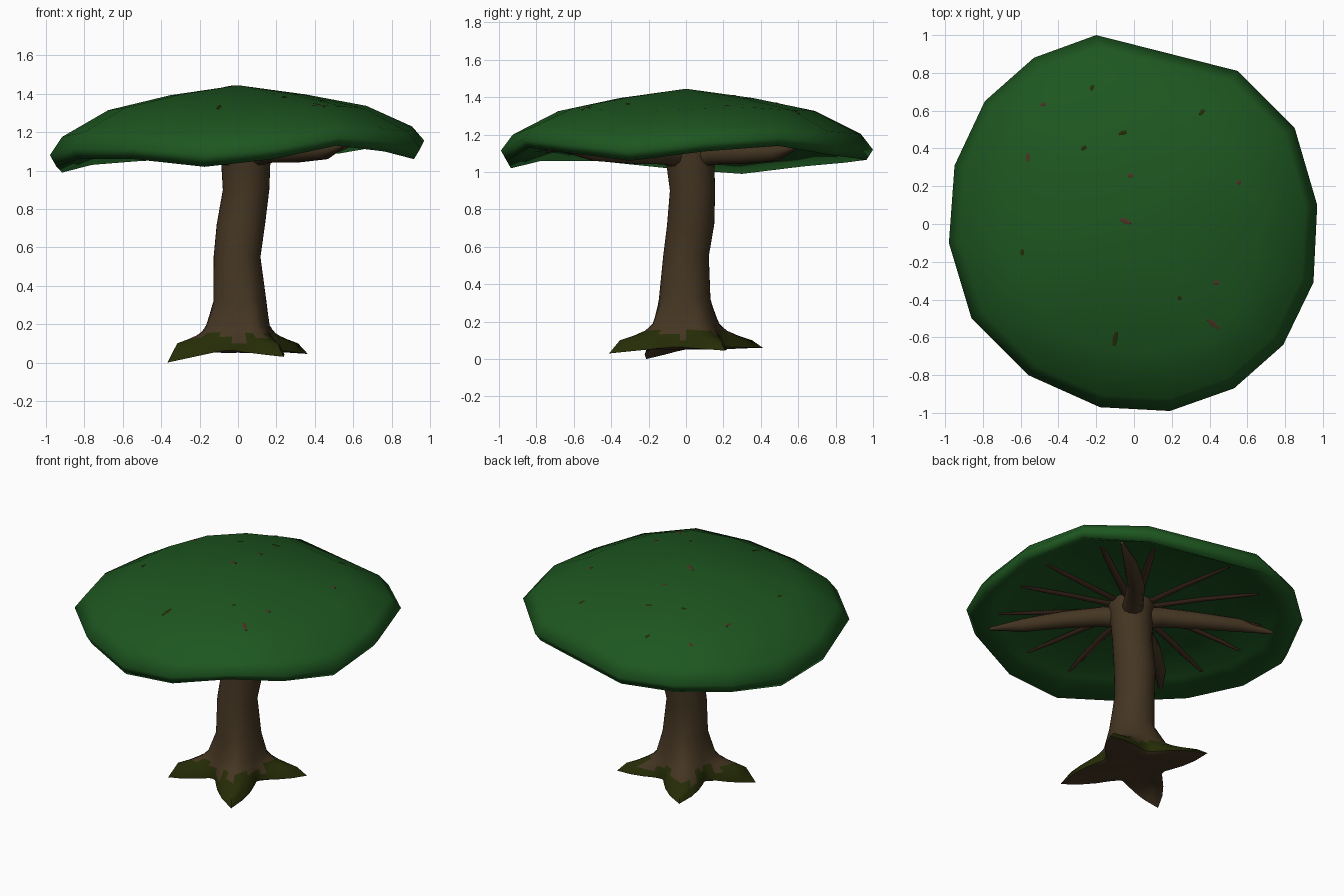
import bpy, bmesh, math, random
from mathutils import Vector

if "Cube" in bpy.data.objects:
    bpy.data.objects.remove(bpy.data.objects["Cube"])

random.seed(4)

def material(name, rgb):
    m = bpy.data.materials.new(name)
    m.diffuse_color = (*rgb, 1)
    m.use_nodes = True
    m.node_tree.nodes["Principled BSDF"].inputs["Base Color"].default_value = m.diffuse_color
    return m

LEAF = material("leaf green", (0.0125, 0.094, 0.0145))
BARK = material("bark brown", (0.058, 0.036, 0.016))
TWIG = material("twig brown", (0.070, 0.032, 0.018))
MOSS = material("moss olive", (0.019, 0.026, 0.002))

def loft(name, rings, mats, cap_start=None, cap_end=None, rule=None, angle=60):
    """Skin closed rings of points; caps are centre points."""
    bm = bmesh.new()
    rows = [[bm.verts.new(p) for p in r] for r in rings]
    n = len(rows[0])
    for k, (a, b) in enumerate(zip(rows, rows[1:])):
        for i in range(n):
            j = (i + 1) % n
            f = bm.faces.new((a[i], a[j], b[j], b[i]))
            if rule:
                f.material_index = rule(k, f.calc_center_median())
    for row, cap in ((rows[0], cap_start), (rows[-1], cap_end)):
        if cap is not None:
            c = bm.verts.new(cap)
            for i in range(n):
                bm.faces.new((c, row[i], row[(i + 1) % n]))
    bmesh.ops.recalc_face_normals(bm, faces=bm.faces)
    me = bpy.data.meshes.new(name)
    bm.to_mesh(me)
    bm.free()
    for m in mats:
        me.materials.append(m)
    ob = bpy.data.objects.new(name, me)
    bpy.context.collection.objects.link(ob)
    bpy.ops.object.select_all(action='DESELECT')
    ob.select_set(True)
    bpy.context.view_layer.objects.active = ob
    bpy.ops.object.shade_smooth_by_angle(angle=math.radians(angle))
    return ob

def tube(name, path, radii, mat, sides=8, flat=1.0):
    """Tapered limb along a path."""
    pts = [Vector(p) for p in path]
    rings = []
    for i, p in enumerate(pts):
        d = (pts[min(i + 1, len(pts) - 1)] - pts[max(i - 1, 0)]).normalized()
        side = d.cross(Vector((0, 0, 1))).normalized()
        up = side.cross(d)
        rings.append([p + radii[i] * (side * math.cos(t) + up * flat * math.sin(t))
                      for t in (2 * math.pi * s / sides for s in range(sides))])
    return loft(name, rings, [mat], pts[0], pts[-1])

# Canopy: irregular outline (x, y, height of the lower lip)
RIM = [(-.20, 1.0, 1.065), (.55, .81, 1.09), (.85, .51, 1.14), (.97, .10, 1.11),
       (.95, -.31, 1.06), (.79, -.64, 1.10), (.53, -.87, 1.13), (.19, -.99, 1.06),
       (-.18, -.97, 1.02), (-.56, -.80, 1.06), (-.86, -.50, 1.06), (-.98, -.10, 1.02),
       (-.95, .31, .99), (-.79, .65, 1.03), (-.53, .88, 1.05)]
# scale of outline, base height, how strongly the ring follows the lip
PROFILE = [(.36, 1.395, .05), (.69, 1.325, .25), (.935, 1.2, .6), (1.0, 1.115, .85),
           (.965, 1.06, 1), (.84, 1.135, .7), (.42, 1.16, .15)]
rings = [[(x * f, y * f, z + k * (lip - 1.06)) for x, y, lip in RIM] for f, z, k in PROFILE]
canopy = loft("canopy", rings, [LEAF], (0, 0, 1.445), (0, 0, 1.17), angle=170)

# Trunk with flared base and four root toes
ROOTS = {30: (.42, .045), 120: (.475, .06), 210: (.425, 0.0), 300: (.475, .03)}

def lobe(deg):
    best = (0, .4, .04)
    for a, (reach, z) in ROOTS.items():
        d = abs((deg - a + 180) % 360 - 180)
        w = max(0, 1 - d / 45) ** 1.7
        if w > best[0]:
            best = (w, reach, z)
    return best

def base_ring(valley, frac, zv, zl):
    out = []
    for deg in range(0, 360, 10):
        w, reach, tip = lobe(deg)
        r = valley + (reach * frac - valley) * w
        z = zv + ((tip if zl is None else zl) - zv) * w
        out.append((r * math.cos(math.radians(deg)), r * math.sin(math.radians(deg)), z))
    return out

def trunk_ring(cx, cy, r, z):
    return [(cx + r * math.cos(math.radians(d)), cy + r * math.sin(math.radians(d)), z)
            for d in range(0, 360, 10)]

trunk = [base_ring(.12, .45, .06, .055), base_ring(.17, .8, .05, .06),
         base_ring(.19, 1.0, .065, None), base_ring(.187, .86, .10, .1),
         base_ring(.18, .68, .135, .125), base_ring(.172, .54, .16, .15),
         base_ring(.16, .43, .20, .185),
         trunk_ring(.01, -.007, .138, .32), trunk_ring(-.005, 0, .122, .55),
         trunk_ring(.015, .025, .126, .72), trunk_ring(.042, .035, .121, .90),
         trunk_ring(.04, .02, .13, 1.08), trunk_ring(.03, .01, .15, 1.2)]

def moss_rule(k, c):
    # moss covers the upper faces of the toes with a ragged upper edge
    a = math.atan2(c.y, c.x)
    limit = .135 + .02 * math.sin(5 * a) + .015 * math.sin(13 * a)
    return 1 if 2 <= k <= 5 and c.z < limit else 0

loft("trunk", trunk, [BARK, MOSS], (0, 0, .08), (.03, .01, 1.2), moss_rule)

# Main branches under the canopy, bowed sideways a little
for i, (x, y, z, bow) in enumerate([(.60, .60, 1.14, .05), (-.75, .42, 1.09, -.03),
                                    (.55, -.70, 1.13, .05), (-.69, -.57, 1.11, -.04)]):
    cx, cy = .035, .015
    path = [(cx + (x - cx) * t - y * bow * s, cy + (y - cy) * t + x * bow * s, h)
            for t, s, h in ((0, 0, 1.08), (.2, .6, 1.10), (.45, 1.3, 1.095),
                            (.75, 1, 1.10), (1, 0, z))]
    tube(f"branch_{i + 1}", path, (.075, .062, .054, .042, .01), BARK, 10)

# Thin twigs radiating on the canopy underside
def rim_at(a):
    """Outline radius and lip height in direction a."""
    d = Vector((math.cos(a), math.sin(a)))
    for (x1, y1, z1), (x2, y2, z2) in zip(RIM, RIM[1:] + RIM[:1]):
        p, q = Vector((x1, y1)), Vector((x2, y2))
        c1, c2 = d.cross(p), d.cross(q)
        if c1 * c2 <= 0 and d.dot(p + q) > 0:
            t = c1 / (c1 - c2)
            return p.lerp(q, t).length, z1 + (z2 - z1) * t
    return 1, 1.06

for i in range(13):
    a = 2 * math.pi * (i + .3 + random.uniform(-.2, .2)) / 13
    rad, lip = rim_at(a)
    h1, h2 = 1.16 + .15 * (lip - 1.06), 1.135 + .7 * (lip - 1.06)
    path = [(math.cos(a) * rad * f, math.sin(a) * rad * f, z - .004)
            for f, z in ((.12, 1.167), (.42, h1), (.63, (h1 + h2) / 2),
                         (random.uniform(.76, .83), h2 + .002))]
    tube(f"twig_{i + 1}", path, (.026, .023, .02, .009), TWIG, 6, .5)

# Small bark flecks showing through the canopy top: x, y, half length, angle
FLECKS = [(-.045, .015, .03, -20), (-.1, -.61, .036, 80), (.42, -.53, .036, -40),
          (-.06, .48, .022, 15), (-.56, .35, .022, 90), (-.265, .4, .016, 30),
          (-.02, .255, .015, 0), (.36, .59, .018, 50), (.435, -.31, .016, 0),
          (-.22, .72, .015, 70), (-.48, .63, .014, 0), (-.59, -.15, .016, 90),
          (.555, .22, .012, 0), (.24, -.39, .01, 30)]
for i, (x, y, h, deg) in enumerate(FLECKS):
    d = Vector((math.cos(math.radians(deg)), math.sin(math.radians(deg)), 0)) * h
    path = []
    for s in (-1, 0, 1):
        hit, loc, nor, _ = canopy.ray_cast(Vector((x, y, 3)) + d * s, Vector((0, 0, -1)))
        path.append(loc)
    tube(f"fleck_{i + 1}", path, (.007, .014, .009), MOSS if i % 2 else TWIG, 6, .25)
